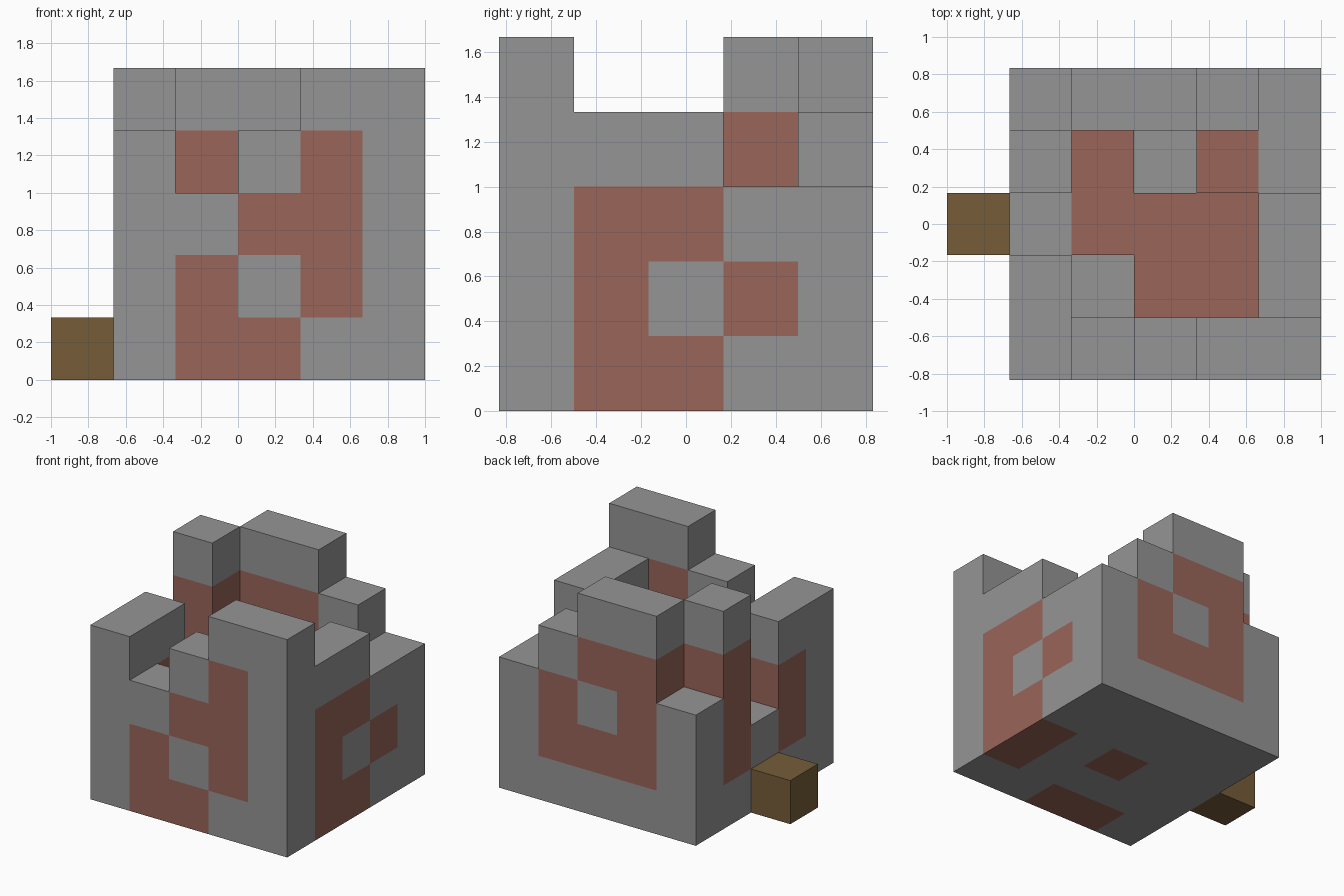
import bpy
import bmesh
from mathutils import Vector

cube = bpy.data.objects.get("Cube")
if cube:
    bpy.data.objects.remove(cube, do_unlink=True)

CELL = 1 / 3


def make_material(name, color):
    mat = bpy.data.materials.new(name)
    mat.use_nodes = True
    rgba = (*color, 1)
    mat.diffuse_color = rgba
    mat.node_tree.nodes["Principled BSDF"].inputs["Base Color"].default_value = rgba
    return mat


stone = make_material("grey_stone", (0.30, 0.30, 0.30))
brick = make_material("red_brick", (0.32, 0.13, 0.10))
wood = make_material("brown_wood", (0.18, 0.107, 0.04))

# Floor plans from the ground up; each row runs left to right, back row first.
# g = stone block, r = brick block, dot = empty
RUIN = [
    "ggggg ggggg ggrgr ggggr grrgg",
    "grrrg rr.rr grrrg r.rrr grgrg",
    "grgrg r..rg ....r r...r ggrrg",
    ".rrg. r.... ....g g...g g.grg",
    ".gg.. g.... ..... ..... ...gg",
]


def build_blocks(name, layers, corner, palette):
    """Join unit blocks into one shell, keeping only the exposed faces."""
    cells = {}
    for k, layer in enumerate(layers):
        for j, row in enumerate(reversed(layer.split())):
            for i, kind in enumerate(row):
                if kind != ".":
                    cells[i, j, k] = kind
    kinds = list(palette)
    bm = bmesh.new()
    for cell, kind in cells.items():
        center = Vector(corner) + (Vector(cell) + Vector((0.5, 0.5, 0.5))) * CELL
        for axis in range(3):
            for sign in (-1, 1):
                n = Vector((0, 0, 0))
                n[axis] = sign
                if tuple(int(c + d) for c, d in zip(cell, n)) in cells:
                    continue
                u = Vector((0, 0, 0))
                u[(axis + 1) % 3] = 1
                v = n.cross(u)
                quad = [n + u + v, n - u + v, n - u - v, n + u - v]
                face = bm.faces.new([bm.verts.new(center + p * CELL / 2) for p in quad])
                face.material_index = kinds.index(kind)
    bmesh.ops.remove_doubles(bm, verts=bm.verts, dist=0.001)
    bm.normal_update()
    mesh = bpy.data.meshes.new(name)
    bm.to_mesh(mesh)
    bm.free()
    for mat in palette.values():
        mesh.materials.append(mat)
    obj = bpy.data.objects.new(name, mesh)
    bpy.context.collection.objects.link(obj)
    return obj


# Ruined block tower
build_blocks("ruined_walls", RUIN, (-2 * CELL, -2.5 * CELL, 0), {"g": stone, "r": brick})

# Wooden block beside the wall
build_blocks("wooden_step", ["w"], (-3 * CELL, -0.5 * CELL, 0), {"w": wood})
